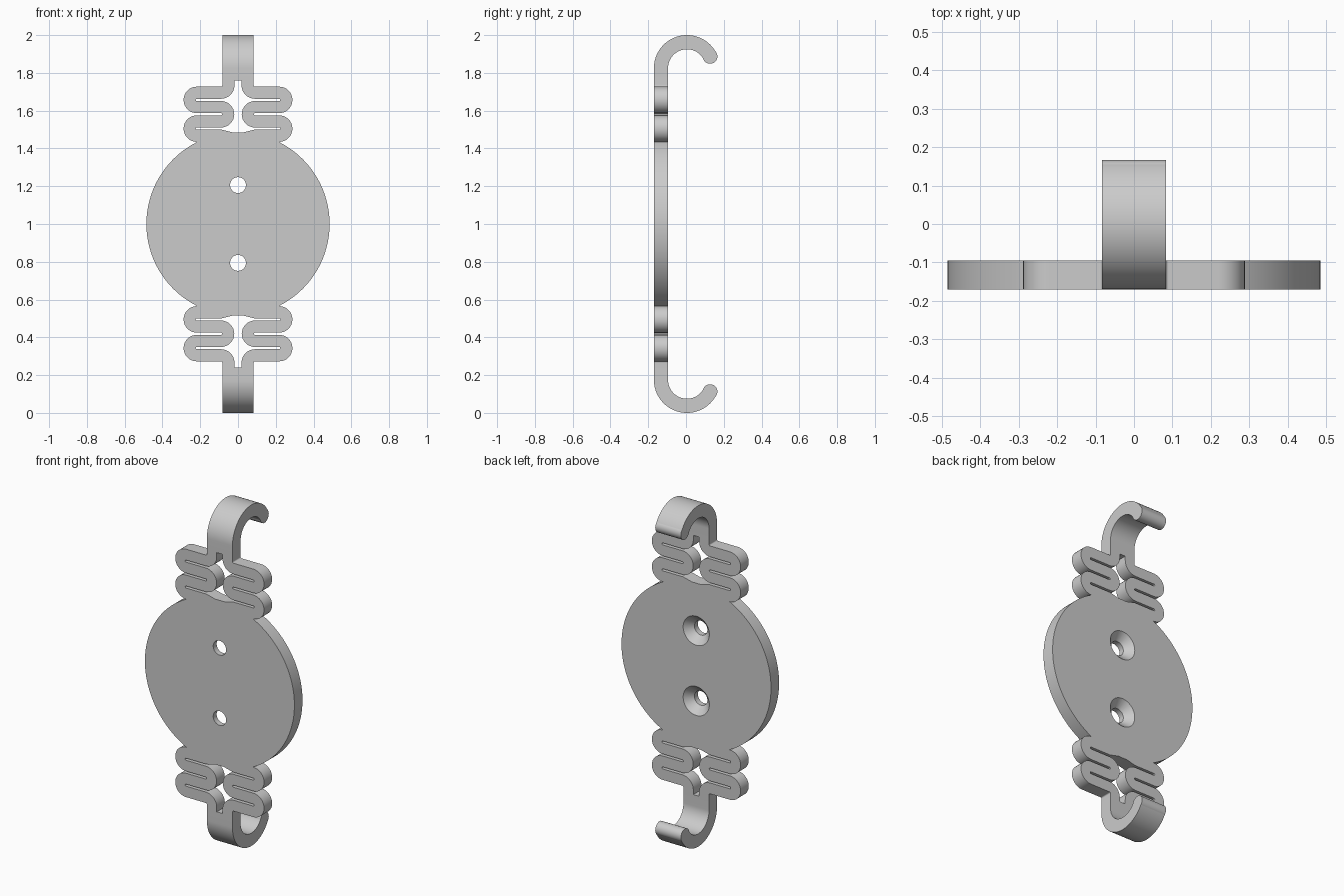
import bpy, bmesh
from math import sin, cos, radians
from mathutils import Vector

cube = bpy.data.objects.get("Cube")
if cube:
    bpy.data.objects.remove(cube, do_unlink=True)

FRONT, BACK = -0.17, -0.095     # plate thickness range along y
STEM = 0.083                    # half width of the hook strap
BAND = 0.064                    # width of the spring band

grey = bpy.data.materials.new("plain grey")
grey.use_nodes = True
grey.diffuse_color = (0.6, 0.6, 0.6, 1)
grey.node_tree.nodes["Principled BSDF"].inputs["Base Color"].default_value = (0.6, 0.6, 0.6, 1)


def arc(cx, cy, r, a0, a1, n=16):
    angles = [radians(a0 + (a1 - a0) * i / n) for i in range(n + 1)]
    return [(cx + r * cos(a), cy + r * sin(a)) for a in angles]


def ribbon(path, width):
    """Outline of a constant-width band along a 2D path, with mitred joints."""
    pts = [Vector(p) for p in path]
    dirs = [(b - a).normalized() for a, b in zip(pts, pts[1:])]
    one, two = [], []
    for i, p in enumerate(pts):
        d0, d1 = dirs[max(i - 1, 0)], dirs[min(i, len(dirs) - 1)]
        t = (d0 + d1).normalized()
        off = Vector((-t.y, t.x)) * (width / 2 / t.dot(d1))
        one.append(p + off)
        two.append(p - off)
    return one + two[::-1]


def make_object(name, bm):
    bmesh.ops.recalc_face_normals(bm, faces=bm.faces[:])
    mesh = bpy.data.meshes.new(name)
    bm.to_mesh(mesh)
    bm.free()
    mesh.materials.append(grey)
    obj = bpy.data.objects.new(name, mesh)
    bpy.context.collection.objects.link(obj)
    return obj


def prism(name, outline, place, start, end):
    """Extrude a 2D outline; place(u, v, depth) gives the 3D position."""
    bm = bmesh.new()
    rings = [[bm.verts.new(place(u, v, d)) for u, v in outline] for d in (start, end)]
    for ring in rings:
        bm.faces.new(ring)
    a, b = rings
    for i in range(len(a)):
        bm.faces.new((a[i - 1], a[i], b[i], b[i - 1]))
    return make_object(name, bm)


def combine(target, other, operation):
    mod = target.modifiers.new(operation, "BOOLEAN")
    mod.operation, mod.solver, mod.object = operation, "EXACT", other
    bpy.context.view_layer.objects.active = target
    bpy.ops.object.modifier_apply(modifier=mod.name)
    bpy.data.objects.remove(other, do_unlink=True)


# Round mounting plate, the base of the one-piece bracket
plate = prism("hook_bracket", arc(0, 1, 0.485, 0, 357.5, 143),
              lambda u, v, d: (u, d, v), FRONT, BACK)

# Centre lines of the folded spring band and of the hook
spring_path = ([(-0.051, 1.78)] + arc(-0.09, 1.734, 0.039, 0, -90, 10)
               + arc(-0.218, 1.657, 0.038, 90, 270)
               + arc(-0.09, 1.581, 0.038, 90, -90)
               + arc(-0.218, 1.505, 0.038, 90, 270)
               + [(-0.09, 1.467), (-0.03, 1.452)])
hook_path = [(-0.1325, 1.76)] + arc(0.005, 1.825, 0.1375, 180, 27, 40)
tip = hook_path[-1]

# Springs and hooks, mirrored left to right and top to bottom
for sz in (1, -1):
    def hook_place(u, v, d):
        return (d, u, 1 + sz * (v - 1))

    combine(plate, prism("hook", ribbon(hook_path, BACK - FRONT), hook_place,
                         -STEM, STEM), "UNION")
    combine(plate, prism("hook_tip", arc(*tip, 0.039, 0, 350, 35), hook_place,
                         -STEM, STEM), "UNION")
    for sx in (1, -1):
        spring = prism("spring", ribbon(spring_path, BAND),
                       lambda u, v, d: (sx * u, d, 1 + sz * (v - 1)), FRONT, BACK)
        combine(plate, spring, "UNION")

# Two screw holes, countersunk from the back
for z in (1.206, 0.794):
    bm = bmesh.new()
    profile = [(0.042, FRONT - 0.05), (0.042, -0.138), (0.085, BACK), (0.085, BACK + 0.05)]
    rings = [[bm.verts.new((x, y, v)) for x, v in arc(0, z, r, 0, 352.5, 47)]
             for r, y in profile]
    for a, b in zip(rings, rings[1:]):
        for i in range(len(a)):
            bm.faces.new((a[i - 1], a[i], b[i], b[i - 1]))
    bm.faces.new(rings[0])
    bm.faces.new(rings[-1])
    combine(plate, make_object("screw_hole", bm), "DIFFERENCE")

# Smooth the curved walls, keep the edges crisp
bpy.ops.object.select_all(action="DESELECT")
plate.select_set(True)
bpy.context.view_layer.objects.active = plate
bpy.ops.object.shade_smooth_by_angle(angle=radians(30))
